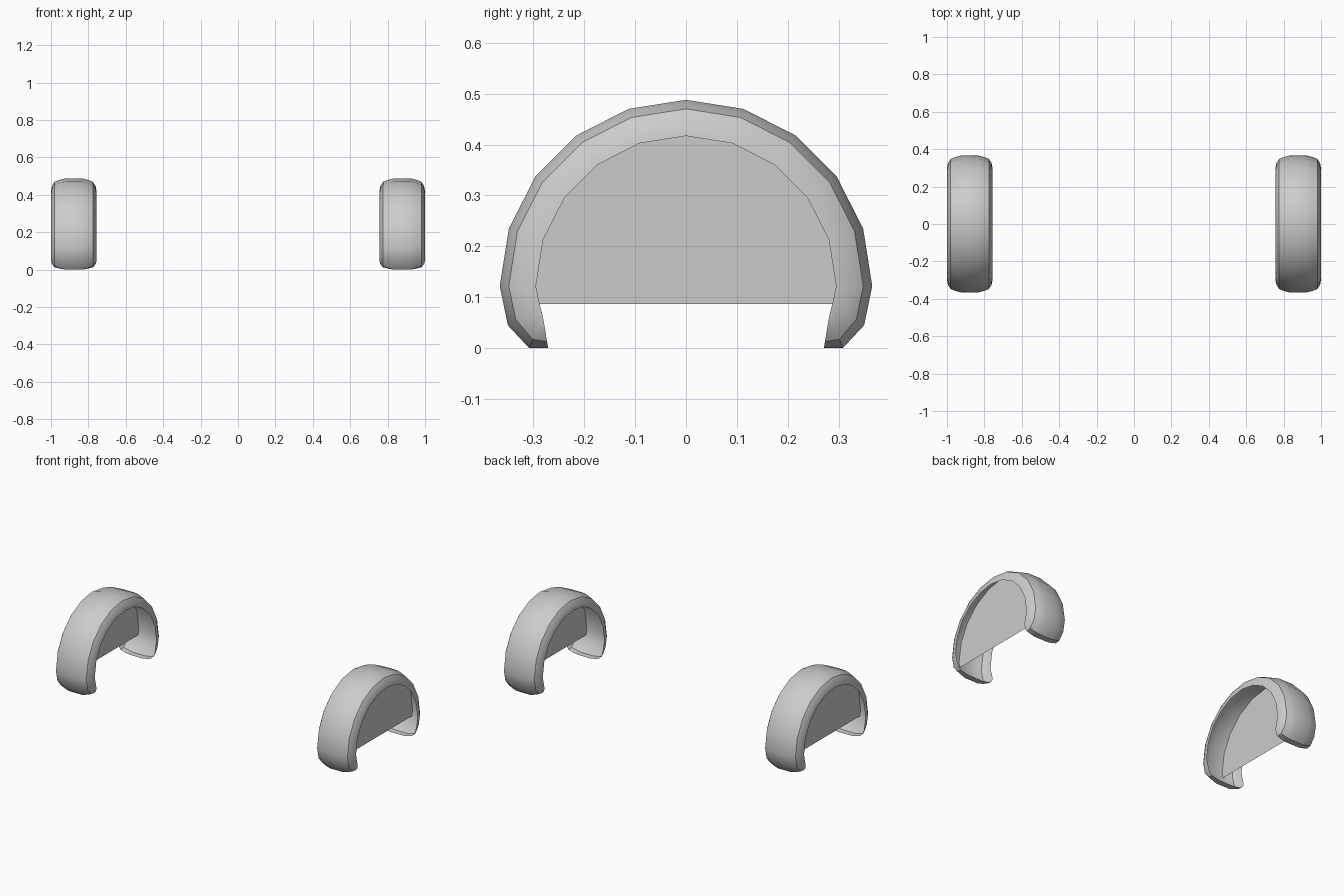
import bpy
from math import sin, cos, radians

if "Cube" in bpy.data.objects:
    bpy.data.objects.remove(bpy.data.objects["Cube"])

CX, CZ = 0.878, 0.122      # fender centre across and wheel axle height
R_OUT, R_LIP = 0.366, 0.295


def make_object(name, verts, faces, smooth):
    me = bpy.data.meshes.new(name)
    me.from_pydata(verts, [], faces)
    ob = bpy.data.objects.new(name, me)
    bpy.context.collection.objects.link(ob)
    mod = ob.modifiers.new("mirror", "MIRROR")
    mod.use_clip = False
    if smooth:
        bpy.context.view_layer.objects.active = ob
        ob.select_set(True)
        bpy.ops.object.shade_smooth_by_angle(angle=radians(30))
        ob.select_set(False)
    return ob


# Stations along the arch: (crown y, crown z, lip y, lip z)
arc = []
for i in range(11):
    a = radians(18 * i)
    arc.append((R_OUT * cos(a), CZ + R_OUT * sin(a),
                R_LIP * cos(a), CZ + R_LIP * sin(a)))
tail = [(0.271, 0.0, 0.279, 0.05), (0.308, 0.0, 0.283, 0.07),
        (0.350, 0.045, 0.289, 0.092)]
stations = tail + arc + [(-a, b, -c, d) for a, b, c, d in reversed(tail)]

# Cross-section: (x offset, blend from crown to lip)
half = [(0.045, 0.0), (0.075, 0.11), (0.102, 0.25), (0.117, 0.58), (0.122, 1.0)]
section = [(-x, t) for x, t in reversed(half)] + half

# Fender shell
verts = [(CX + x, cy + (ly - cy) * t, cz + (lz - cz) * t)
         for cy, cz, ly, lz in stations for x, t in section]
n = len(section)
faces = [(r * n + c, (r + 1) * n + c, (r + 1) * n + c + 1, r * n + c + 1)
         for r in range(len(stations) - 1) for c in range(n - 1)]
make_object("wheel_fender", verts, faces, True)

# Flat panel inside the fender, cut straight at the bottom
r = 0.362
rim = [(0.355, 0.087)]
rim += [(r * cos(radians(18 * i)), CZ + r * sin(radians(18 * i))) for i in range(11)]
rim += [(-0.355, 0.087)]
make_object("wheel_well_panel", [(0.92, y, z) for y, z in rim],
            [tuple(range(len(rim)))], False)
